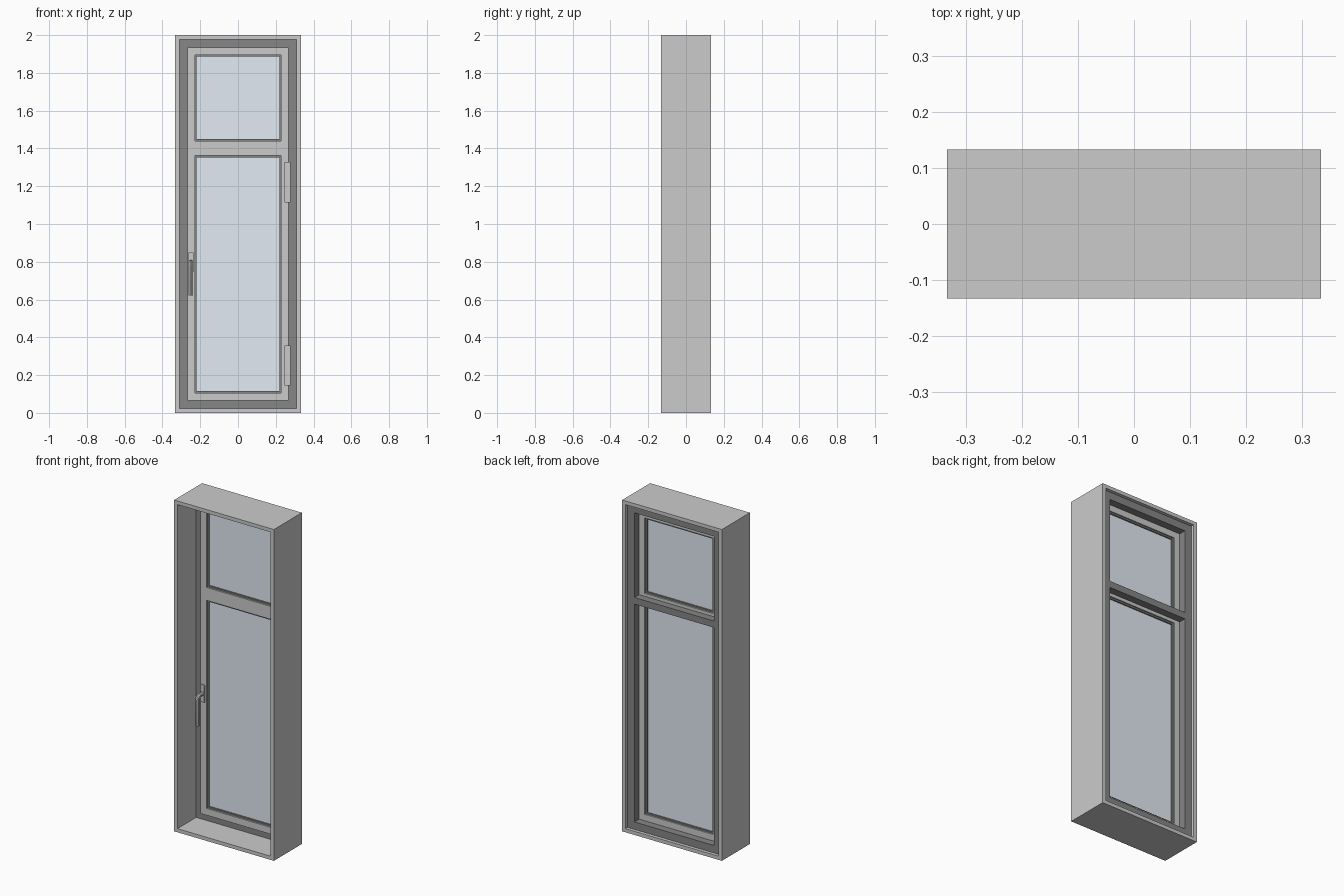
import bpy, bmesh

if "Cube" in bpy.data.objects:
    bpy.data.objects.remove(bpy.data.objects["Cube"])


def material(name, color):
    m = bpy.data.materials.new(name)
    m.diffuse_color = color
    m.use_nodes = True
    m.node_tree.nodes["Principled BSDF"].inputs["Base Color"].default_value = m.diffuse_color
    return m


dark = material("dark_grey", (0.24, 0.24, 0.24, 1))
pane = material("pane_blue", (0.76, 0.83, 0.90, 1))


def panel(name, xs, zs, holes, y0, y1, mat=None):
    """Slab on an x/z grid, with the listed (column, row) cells left open."""
    bm = bmesh.new()
    v = [[bm.verts.new((x, y0, z)) for z in zs] for x in xs]
    for i in range(len(xs) - 1):
        for j in range(len(zs) - 1):
            if (i, j) not in holes:
                bm.faces.new((v[i][j], v[i + 1][j], v[i + 1][j + 1], v[i][j + 1]))
    out = bmesh.ops.extrude_face_region(bm, geom=bm.faces[:], use_keep_orig=True)
    moved = [g for g in out["geom"] if isinstance(g, bmesh.types.BMVert)]
    bmesh.ops.translate(bm, verts=moved, vec=(0, y1 - y0, 0))
    bmesh.ops.recalc_face_normals(bm, faces=bm.faces)
    me = bpy.data.meshes.new(name)
    bm.to_mesh(me)
    bm.free()
    ob = bpy.data.objects.new(name, me)
    bpy.context.collection.objects.link(ob)
    if mat:
        me.materials.append(mat)
    return ob


def sym(outer, inner):
    return [-outer, -inner, inner, outer]


# Deep outer lining
panel("outer_lining", sym(0.333, 0.311), [0, 0.022, 1.978, 2], {(1, 1)}, -0.133, 0.133)

# Dark fixed frame with transom, towards the back
two_holes = {(1, 1), (1, 3)}
panel("fixed_frame", sym(0.311, 0.266), [0.022, 0.067, 1.382, 1.422, 1.933, 1.978],
      two_holes, 0.045, 0.113, dark)

# Light sash frame with two openings
panel("sash_frame", sym(0.268, 0.228), [0.065, 0.106, 1.362, 1.440, 1.895, 1.935],
      two_holes, 0.025, 0.068)

# Gasket and glass in each opening
for label, z0, z1 in (("lower", 0.106, 1.362), ("upper", 1.440, 1.895)):
    panel(label + "_gasket", sym(0.228, 0.219), [z0, z0 + 0.009, z1 - 0.009, z1],
          {(1, 1)}, 0.034, 0.060, dark)
    panel(label + "_glass", [-0.219, 0.219], [z0 + 0.009, z1 - 0.009], set(),
          0.043, 0.052, pane)

# Hinges on the right side
for label, z in (("lower", 0.145), ("upper", 1.115)):
    panel(label + "_hinge", [0.246, 0.278], [z, z + 0.213], set(), 0.008, 0.045)

# Handle plate
plate = panel("handle_plate", [-0.263, -0.235], [0.745, 0.85], set(), 0.013, 0.025)
bev = plate.modifiers.new("bevel", "BEVEL")
bev.width, bev.segments = 0.004, 2

# Handle lever: swept out from the plate and bent down
cu = bpy.data.curves.new("handle_lever", "CURVE")
cu.dimensions = "3D"
cu.bevel_depth, cu.bevel_resolution, cu.use_fill_caps = 0.012, 3, True
path = [(0.018, 0.798), (-0.012, 0.798), (-0.023, 0.794), (-0.031, 0.785),
        (-0.034, 0.772), (-0.034, 0.622)]
sp = cu.splines.new("POLY")
sp.points.add(len(path) - 1)
for p, (y, z) in zip(sp.points, path):
    p.co = (-0.249, y, z, 1)
lever = bpy.data.objects.new("handle_lever", cu)
bpy.context.collection.objects.link(lever)
bpy.context.view_layer.objects.active = lever
lever.select_set(True)
bpy.ops.object.convert(target="MESH")
bpy.ops.object.shade_smooth_by_angle()
